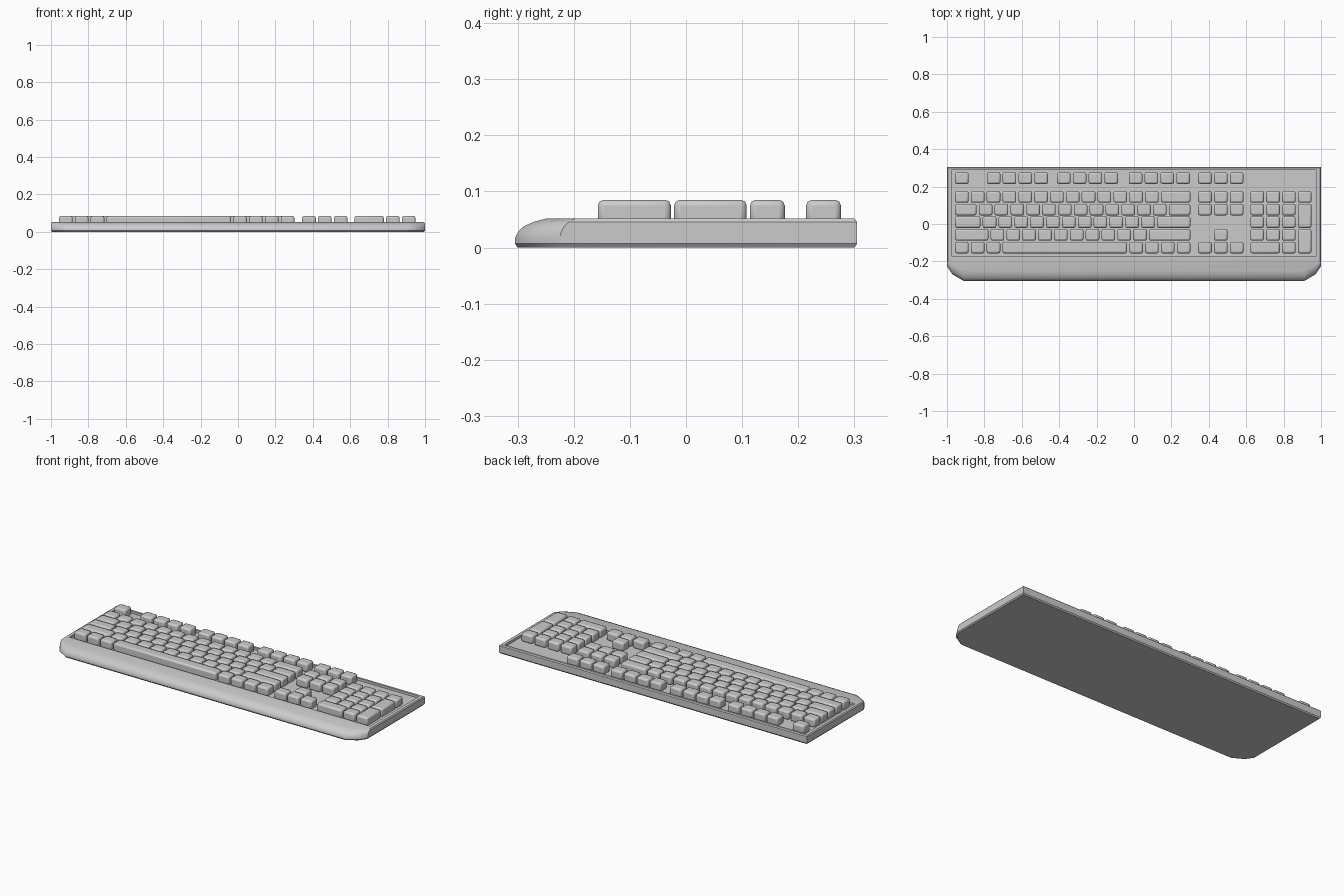
import bpy, bmesh
from mathutils import Matrix, Vector

if "Cube" in bpy.data.objects:
    bpy.data.objects.remove(bpy.data.objects["Cube"])

U = 0.0847                # width of one key unit
LEFT = -0.963             # left edge of the main block
ROW = {0: 0.245, 1: 0.145, 2: 0.077, 3: 0.010, 4: -0.058, 5: -0.126}
FLOOR, KEY_TOP = 0.038, 0.085


def new_object(name, bm):
    bmesh.ops.recalc_face_normals(bm, faces=bm.faces[:])
    me = bpy.data.meshes.new(name)
    bm.to_mesh(me)
    bm.free()
    ob = bpy.data.objects.new(name, me)
    bpy.context.collection.objects.link(ob)
    return ob


def add_box(bm, x0, x1, y0, y1, z0, z1):
    mid = Vector(((x0 + x1) / 2, (y0 + y1) / 2, (z0 + z1) / 2))
    size = Matrix.Diagonal((x1 - x0, y1 - y0, z1 - z0, 1))
    bmesh.ops.create_cube(bm, size=1, matrix=Matrix.Translation(mid) @ size)


def activate(ob):
    bpy.ops.object.select_all(action='DESELECT')
    ob.select_set(True)
    bpy.context.view_layer.objects.active = ob


def smooth(ob):
    activate(ob)
    bpy.ops.object.shade_smooth_by_angle(angle=0.5)


# Case: stacked outlines (z, side inset, front inset) with a rounded palm rest
def outline(z, side, front):
    half = [(1 - side, 0.305 - side), (1 - side, -0.225 + front * 0.5),
            (0.972 - side, -0.268 + front * 0.8), (0.91 - side, -0.305 + front)]
    return [(x, y, z) for x, y in half] + [(-x, y, z) for x, y in reversed(half)]


bm = bmesh.new()
layers = [(0, 0.005, 0.005), (0.007, 0, 0), (0.016, 0, 0.0), (0.029, 0, 0.006),
          (0.038, 0, 0.016), (0.046, 0, 0.034), (0.0515, 0.005, 0.055)]
rings = [[bm.verts.new(p) for p in outline(*l)] for l in layers]
for a, b in zip(rings, rings[1:]):
    for i in range(len(a)):
        j = (i + 1) % len(a)
        bm.faces.new((a[i], a[j], b[j], b[i]))
bm.faces.new(rings[0])
bm.faces.new(rings[-1])
case = new_object("keyboard_case", bm)

# Sunken tray for the keys
bm = bmesh.new()
add_box(bm, -0.976, 0.976, -0.172, 0.288, FLOOR, 0.1)
cutter = new_object("tray_cutter", bm)
cutter.hide_render = True
cut = case.modifiers.new("tray", 'BOOLEAN')
cut.operation = 'DIFFERENCE'
cut.solver = 'EXACT'
cut.object = cutter
activate(case)
bpy.ops.object.modifier_apply(modifier="tray")
bpy.data.objects.remove(cutter)
smooth(case)


# Keys: each entry is (left edge, width in units, top row, bottom row)
def key_group(name, keys):
    bm = bmesh.new()
    for x, w, top, bottom in keys:
        add_box(bm, x + 0.006, x + w * U - 0.006, ROW[bottom] - 0.031,
                ROW[top] + 0.031, FLOOR - 0.004, KEY_TOP)
    ob = new_object(name, bm)
    bev = ob.modifiers.new("rounded", 'BEVEL')
    bev.width = 0.01
    bev.segments = 2
    smooth(ob)


def run(x, row, widths):
    keys = []
    for w in widths:
        keys.append((x, w, row, row))
        x += w * U
    return keys


# Function row
key_group("escape_key", run(LEFT, 0, [1]))
for i, x in enumerate((-0.793, -0.418, -0.034)):
    key_group(f"function_keys_{i + 1}", run(x, 0, [1] * 4))

# Main typing block
main = {1: [1] * 13 + [2],
        2: [1.5] + [1] * 12 + [1.5],
        3: [1.75] + [1] * 11 + [2.25],
        4: [2.25] + [1] * 10 + [2.75],
        5: [1] * 3 + [8] + [1] * 4}
for row, widths in main.items():
    key_group(f"typing_row_{row}", run(LEFT, row, widths))

# Navigation and arrow keys
NAV = 0.337
key_group("navigation_keys", [k for r in (0, 1, 2) for k in run(NAV, r, [1] * 3)])
key_group("arrow_keys", run(NAV + U, 4, [1]) + run(NAV, 5, [1] * 3))

# Number pad with two tall keys at the right
PAD = 0.616
pad = run(PAD, 1, [1] * 4) + run(PAD, 5, [2, 1])
for r in (2, 3, 4):
    pad += run(PAD, r, [1] * 3)
pad += [(PAD + 3 * U, 1, 2, 3), (PAD + 3 * U, 1, 4, 5)]
key_group("number_pad", pad)
